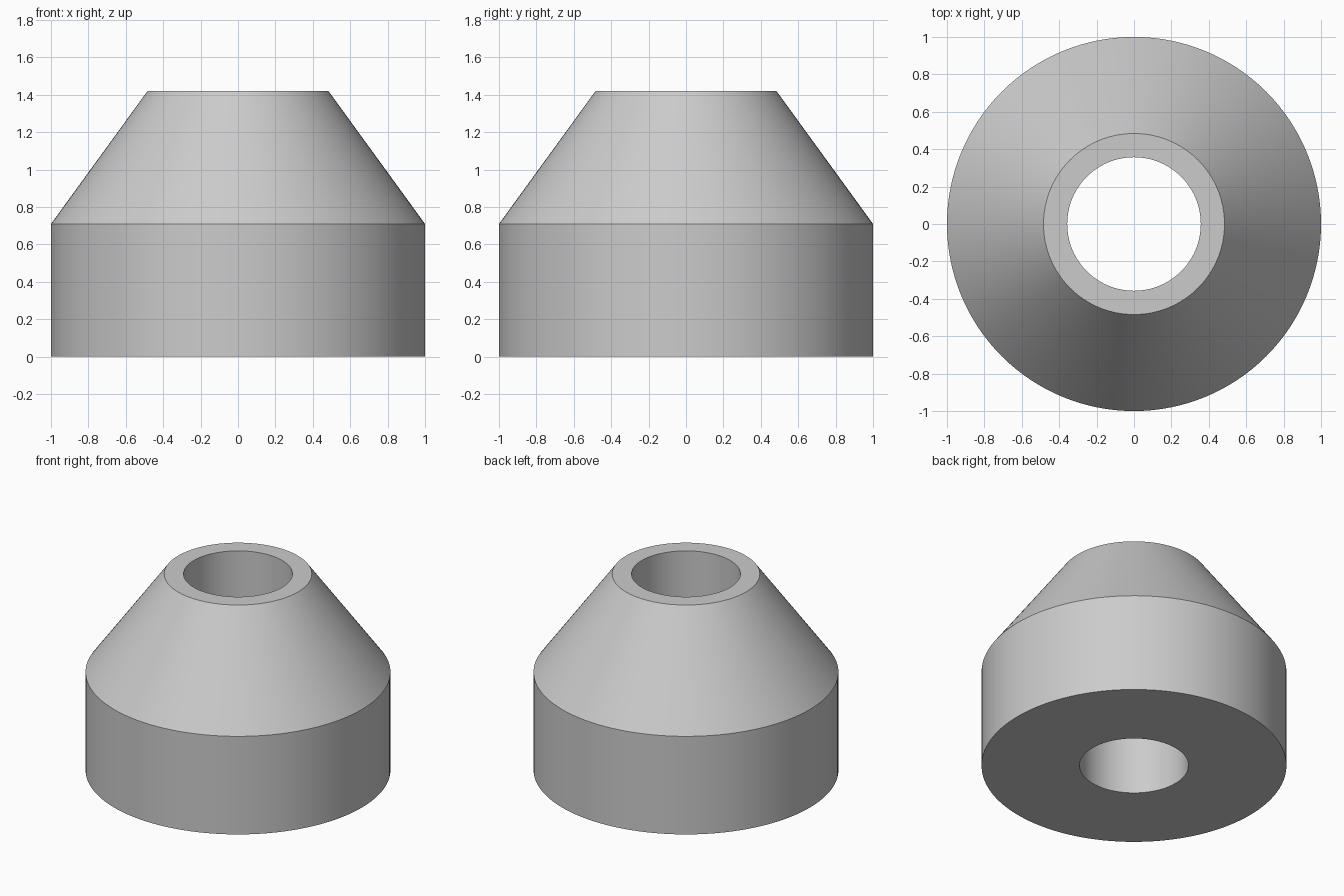
import bpy
import bmesh
import math

SEGMENTS = 128

cube = bpy.data.objects.get("Cube")
if cube:
    bpy.data.objects.remove(cube, do_unlink=True)

# Plain grey material
grey = bpy.data.materials.new("light_grey")
grey.use_nodes = True
colour = (0.6, 0.6, 0.6, 1)
grey.diffuse_color = colour
grey.node_tree.nodes["Principled BSDF"].inputs["Base Color"].default_value = colour

# Closed cross-section (radius, height): bore, base, wall, cone, top rim
profile = [(0.357, 0), (1, 0), (1, 0.71), (0.484, 1.42), (0.357, 1.42)]

# Revolve the section around z
bm = bmesh.new()
verts = [bm.verts.new((r, 0, z)) for r, z in profile]
edges = [bm.edges.new((v, verts[(i + 1) % len(verts)])) for i, v in enumerate(verts)]
bmesh.ops.spin(bm, geom=verts + edges, cent=(0, 0, 0), axis=(0, 0, 1),
               angle=math.tau, steps=SEGMENTS, use_merge=True)
bmesh.ops.remove_doubles(bm, verts=bm.verts, dist=0.0001)
bmesh.ops.recalc_face_normals(bm, faces=bm.faces)

mesh = bpy.data.meshes.new("conical_bushing")
bm.to_mesh(mesh)
bm.free()
mesh.materials.append(grey)
bushing = bpy.data.objects.new("conical_bushing", mesh)
bpy.context.collection.objects.link(bushing)

# Smooth walls with sharp rims
bpy.ops.object.select_all(action="DESELECT")
bushing.select_set(True)
bpy.context.view_layer.objects.active = bushing
bpy.ops.object.shade_smooth_by_angle(angle=math.radians(25))
